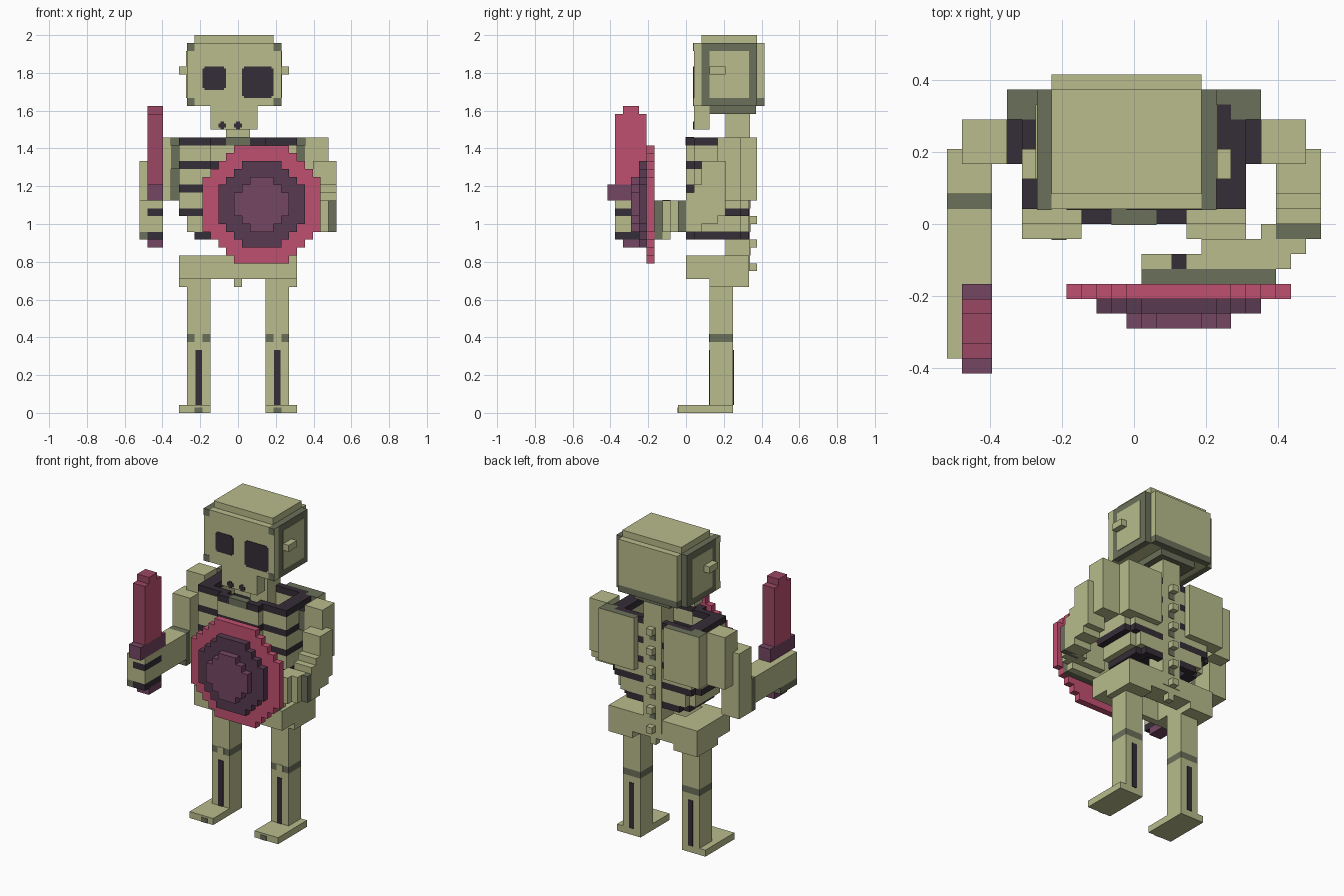
import bpy, bmesh, math

if "Cube" in bpy.data.objects:
    bpy.data.objects.remove(bpy.data.objects["Cube"])

U = 1 / 24                      # size of one block
W = 25                          # width in blocks, used for mirroring


def material(name, rgb):
    lin = [((c / 255 + 0.055) / 1.055) ** 2.4 for c in rgb] + [1]
    m = bpy.data.materials.new(name)
    m.use_nodes = True
    m.diffuse_color = lin
    m.node_tree.nodes["Principled BSDF"].inputs["Base Color"].default_value = lin
    return m


MATS = [material("bone", (184, 188, 139)), material("olive_shadow", (107, 112, 90)),
        material("near_black", (53, 45, 55)), material("pink", (192, 80, 112)),
        material("maroon", (154, 71, 99)), material("dark_purple", (88, 58, 80)),
        material("plum", (116, 70, 98))]
BONE, OLIVE, BLACK, PINK, MAROON, DARK, PLUM = range(7)


def place(i, j, k):
    return (i * U - W * U / 2, j * U - 10 * U, k * U)


def finish(name, bm):
    bmesh.ops.recalc_face_normals(bm, faces=bm.faces)
    mesh = bpy.data.meshes.new(name)
    bm.to_mesh(mesh)
    bm.free()
    for m in MATS:
        mesh.materials.append(m)
    ob = bpy.data.objects.new(name, mesh)
    bpy.context.collection.objects.link(ob)
    return ob


def flip(b):
    return (W - b[1], W - b[0]) + tuple(b[2:])


def part(name, boxes, both=False):
    """Boxes are (x0, x1, y0, y1, z0, z1, colour, {axis sign: colour})."""
    bm = bmesh.new()
    for b in boxes + ([flip(b) for b in boxes] if both else []):
        x0, x1, y0, y1, z0, z1, col = b[:7]
        special = b[7] if len(b) > 7 else {}
        vs = bmesh.ops.create_cube(bm, size=1)["verts"]
        for v in vs:
            v.co = place(x1 if v.co.x > 0 else x0, y1 if v.co.y > 0 else y0,
                         z1 if v.co.z > 0 else z0)
        for f in {f for v in vs for f in v.link_faces}:
            f.normal_update()
            n = f.normal
            axis = max(range(3), key=lambda a: abs(n[a]))
            key = ("+" if n[axis] > 0 else "-") + "xyz"[axis]
            f.material_index = special.get(key, col)
    return finish(name, bm)


def disc(name, n, r2, y0, y1, col):
    """Stepped round plate, 2n+1 blocks across."""
    half = [(k, math.floor(math.sqrt(r2 - k * k)) + 0.5) for k in range(-n, n + 1)]
    right = [(h, k + e) for k, h in half for e in (-0.5, 0.5)]
    outline = right + [(-x, z) for x, z in reversed(right)]
    clean = [p for a, p in enumerate(outline)
             if not (outline[a - 1][0] == p[0] == outline[(a + 1) % len(outline)][0])]
    bm = bmesh.new()
    face = bm.faces.new([bm.verts.new(place(15.5 + x, y1, 26.5 + z)) for x, z in clean])
    ext = bmesh.ops.extrude_face_region(bm, geom=[face], use_keep_orig=True)["geom"]
    bmesh.ops.translate(bm, verts=[v for v in ext if isinstance(v, bmesh.types.BMVert)],
                        vec=(0, (y0 - y1) * U, 0))
    for f in bm.faces:
        f.material_index = col
    finish(name, bm)


P = 0.08                        # painted plate thickness in blocks

# Head: core, cap, back plate and dark-framed sides
part("skull", [(7, 17, 11, 19, 39, 47, BONE), (7, 17, 12, 19, 47, 48, BONE),
               (7, 17, 19, 20, 40, 47, BONE), (7, 17, 19, 20, 39, 40, OLIVE),
               (9, 15, 13, 18.9, 38, 39, OLIVE)])
for name, x0, x1, px0, px1 in (("right", 6, 7, 6 - P, 6), ("left", 17, 18, 18, 18 + P)):
    part("skull_side_" + name, [
        (x0, x1, 11, 12, 39, 47, BONE, {"+z": OLIVE}), (x0, x1, 12, 19, 39, 47, OLIVE),
        (px0, px1, 13, 18, 40, 46, BONE),
        (x0, x1, 11 - P, 11, 46, 47, OLIVE), (x0, x1, 11 - P, 11, 39, 40, OLIVE)])
part("ears", [(5, 6, 13, 15, 43, 44, BONE), (18, 19, 13, 15, 43, 44, BONE)])
part("jaw", [(9, 15, 11, 13, 36, 39, BONE)])


def rounded_plate(x0, x1, z0, z1):
    c = 0.25
    return [(x0, x1, 11 - P, 11, z0 + c, z1 - c, BLACK),
            (x0 + c, x1 - c, 11 - P, 11, z0, z1, BLACK)]


part("eyes", rounded_plate(8, 11, 41, 44) + rounded_plate(13, 17, 40, 44))
part("teeth_gaps", rounded_plate(10, 11, 36, 37) + rounded_plate(12, 13, 36, 37))

# Spine with knobs
part("spine", [(11, 14, 15, 18.1, 18, 38, BONE)]
     + [(12, 13, 18, 19, k, k + 1, BONE) for k in range(18, 35, 3)]
     + [(12, 13, 18.1, 18.1 + P, k, k + 1, OLIVE) for k in range(20, 35, 3)])

# Rib cage: hollow rings, alternating pale and dark, narrowing downwards
ribs = []
for z0, z1, s, col in ((34, 35, 0, BLACK), (32, 34, 0, BONE), (31, 32, 0, BLACK),
                       (29, 31, 0, BONE), (28, 29, 0, BLACK), (26, 28, 0, BONE),
                       (25, 26, 0, BLACK), (23, 25, 1, BONE), (22, 23, 2, BLACK)):
    ribs += [(9, 12.5, 10, 11, z0, z1, col), (5 + s, 10, 11, 12, z0, z1, col),
             (5 + s, 7 + s, 12, 17, z0, z1, col), (6 + s, 12.5, 17, 18, z0, z1, col)]
part("rib_cage", ribs, both=True)
part("chest_lining", [(7, 18, 11, 17, 23.2, 24, BLACK)])
part("sternum", [(11, 14, 10 - P, 11, 34, 35 + P, OLIVE)])

# Shoulder blades and joints
edge = {"-y": OLIVE, "+z": OLIVE}
part("shoulder_blades", [(4, 10, 18, 19, 27, 35, BONE, edge),
                         (4, 6, 17, 18, 27, 35, BONE, edge)], both=True)
part("shoulder_joints", [(4, 5, 14, 17, 31, 34, OLIVE, {"+z": BLACK})], both=True)
part("shoulders", [(1, 4, 14, 17, 27, 35, BONE)], both=True)

# Right arm reaching forward with striped fingers
part("right_arm", [(0, 3, 12, 15, 22, 32, BONE), (0, 3, 11, 12, 22, 27, OLIVE),
                   (0, 3, 5, 11, 23, 27, BONE)])
part("right_hand", [(0, 1, 1, 5, 23, 27, BONE), (0, 1, 1, 5, 22, 23, OLIVE),
                    (1, 3, 1, 5, 22, 23, BLACK), (1, 3, 1, 5, 23, 25, BONE),
                    (1, 3, 1, 5, 25, 26, BLACK), (1, 3, 1, 5, 26, 27, BONE)])

# Left arm bending across behind the shield
part("left_upper_arm", [(22, 25, 12, 15, 25, 32, BONE), (22, 25, 11, 14, 24, 29, BONE),
                        (22, 25, 10, 12, 23, 28, BONE), (22, 25, 9, 10, 23, 27, OLIVE)])
part("left_forearm", [(21, 24, 8, 10, 23, 27, BONE), (17, 23, 7, 9, 23, 27, BONE),
                      (13, 22, 7, 8, 22, 27, BONE), (13, 22, 6, 7, 22, 27, OLIVE),
                      (15, 16, 7, 8, 27, 27 + P, BLACK)])

# Sword
side = {"+x": PINK, "-x": PINK}
part("sword_blade", [(1, 3, 1, 5, 29, 38, MAROON, side), (1, 3, 2, 4, 38, 39, MAROON, side)])
part("sword_guard", [(1, 3, 0, 6, 27, 29, PLUM)])
part("sword_pommel", [(1, 3, 2, 5, 21, 22, PLUM)])

# Shield
disc("shield_rim", 7, 58, 5, 6, PINK)
disc("shield_ring", 5, 29.5, 4, 5, DARK)
disc("shield_boss", 3, 10.5, 3, 4, PLUM)

# Pelvis
part("pelvis", [(5, 9, 10, 18, 17, 20, BONE), (9, 12.5, 15, 18, 17, 20, BONE),
                (9, 12.5, 10, 11, 17, 20, BONE), (5, 9, 13, 18, 16, 17, BONE)], both=True)
part("tailbone", [(12, 13, 17, 18, 16, 17, BONE)])

# Legs with knee bands, shin stripes and feet
part("legs", [(6, 9, 13, 16, 1, 9, BONE), (6, 9, 13, 16, 9, 10, OLIVE),
              (6, 9, 13, 16, 10, 16, BONE), (7, 8, 13 - P, 13, 9, 10, BONE)], both=True)
part("shin_stripes", [(7.1, 7.9, 13 - P, 13, 1, 8, BLACK),
                      (7.1, 7.9, 16, 16 + P, 1, 8, BLACK)], both=True)
part("feet", [(5, 9, 9, 16, 0, 1, BONE)], both=True)
part("toe_gaps", [(7, 8, 9 - P, 9, 0, 0.7, OLIVE)], both=True)
